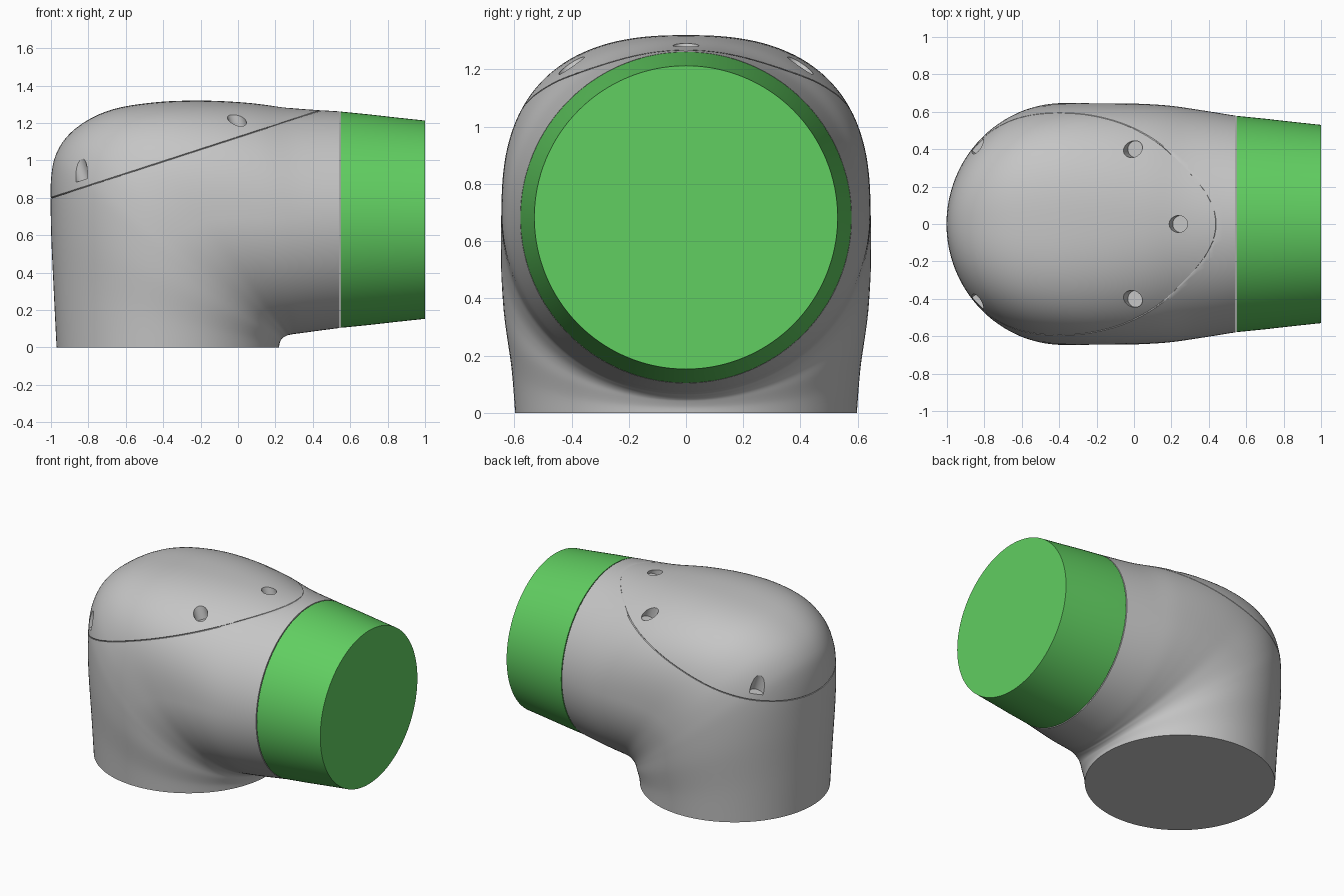
import bpy, bmesh, math
from mathutils import Vector

if "Cube" in bpy.data.objects:
    bpy.data.objects.remove(bpy.data.objects["Cube"])

SEGMENTS, STEPS = 128, 6


def material(name, color):
    m = bpy.data.materials.new(name)
    m.use_nodes = True
    m.diffuse_color = color
    m.node_tree.nodes["Principled BSDF"].inputs["Base Color"].default_value = color
    return m


def make_object(name, bm, mat):
    bmesh.ops.recalc_face_normals(bm, faces=bm.faces[:])
    mesh = bpy.data.meshes.new(name)
    bm.to_mesh(mesh)
    bm.free()
    mesh.materials.append(mat)
    obj = bpy.data.objects.new(name, mesh)
    bpy.context.collection.objects.link(obj)
    return obj


def smooth(obj):
    bpy.ops.object.select_all(action="DESELECT")
    obj.select_set(True)
    bpy.context.view_layer.objects.active = obj
    bpy.ops.object.shade_smooth_by_angle(angle=math.radians(32))


def loft(rings):
    """Skin closed rings of points and close both ends."""
    bm = bmesh.new()
    loops = [[bm.verts.new(p) for p in ring] for ring in rings]
    for a, b in zip(loops, loops[1:]):
        for i in range(SEGMENTS):
            j = (i + 1) % SEGMENTS
            bm.faces.new((a[i], a[j], b[j], b[i]))
    bm.faces.new(loops[0])
    bm.faces.new(loops[-1])
    return bm


def section(inner_x, inner_z, outer_x, outer_z, width, power):
    """Oval across the bend, squarer on its outer half."""
    inner, outer = Vector((inner_x, 0, inner_z)), Vector((outer_x, 0, outer_z))
    mid, half = (inner + outer) / 2, (outer - inner) / 2
    ring = []
    for i in range(SEGMENTS):
        t = math.tau * i / SEGMENTS
        c, s = math.cos(t), math.sin(t)
        e = 2 / power if c > 0 else 1
        c, s = (math.copysign(abs(v) ** e, v) for v in (c, s))
        ring.append(mid + half * c + Vector((0, width * s, 0)))
    return ring


def spline(keys):
    """Smooth in-between values through the key sections."""
    out = []
    for k in range(len(keys) - 1):
        quad = [keys[max(k - 1, 0)], keys[k], keys[k + 1], keys[min(k + 2, len(keys) - 1)]]
        for n in range(STEPS):
            t = n / STEPS
            out.append([b + t / 2 * (c - a + t * (2 * a - 5 * b + 4 * c - d
                        + t * (3 * (b - c) + d - a))) for a, b, c, d in zip(*quad)])
    return out + [keys[-1]]


grey = material("light grey", (0.56, 0.56, 0.56, 1))
green = material("green", (0.12, 0.62, 0.12, 1))

# Elbow housing: inner x, z, outer x, z, half width, squareness
bend = [
    (.22, 0, -.97, 0, .597, 2),
    (.222, .02, -.985, .3, .61, 2),
    (.23, .04, -1, .65, .635, 2),
    (.236, .048, -.998, .92, .645, 2),
    (.245, .055, -.955, 1.07, .647, 2.1),
    (.255, .06, -.85, 1.185, .647, 2.3),
    (.265, .065, -.68, 1.27, .645, 2.5),
    (.28, .068, -.45, 1.31, .645, 2.6),
    (.3, .072, -.2, 1.32, .642, 2.5),
    (.34, .077, .05, 1.308, .632, 2.3),
    (.42, .088, .28, 1.28, .61, 2.1),
    (.543, .104, .543, 1.262, .579, 2),
]
bm = loft([section(*k) for k in spline(bend)])

# Sloping seam between cap and housing, pressed in as a fine groove
seam_point = Vector((-1, 0, .8))
seam_normal = Vector((-.324, 0, 1)).normalized()
for offset in (-.003, .003, 0):
    bmesh.ops.bisect_plane(bm, geom=bm.verts[:] + bm.edges[:] + bm.faces[:], dist=1e-5,
                           plane_co=seam_point + seam_normal * offset, plane_no=seam_normal)
bm.normal_update()
for v in bm.verts:
    if abs((v.co - seam_point).dot(seam_normal)) < 2e-5:
        v.co -= Vector((v.co.x + .37, v.co.y, .3)).normalized() * .006
housing = make_object("elbow_housing", bm, grey)

# Screw recesses, square to the seam
bm = bmesh.new()
turn = seam_normal.to_track_quat("Z", "Y").to_matrix().to_4x4()
for x, y in ((.25, 0), (.01, .4), (.01, -.4), (-.83, .42), (-.83, -.42)):
    floor = Vector((x, y, .8 + .324 * (x + 1) + .04))
    made = bmesh.ops.create_cone(bm, cap_ends=True, segments=32, radius1=.045,
                                 radius2=.045, depth=.5)
    for v in made["verts"]:
        v.co = turn @ (v.co + Vector((0, 0, .25))) + floor
cutter = make_object("screw_recess_cutter", bm, grey)
cutter.hide_render = True
cut = housing.modifiers.new("screw recesses", "BOOLEAN")
cut.object, cut.operation, cut.solver = cutter, "DIFFERENCE", "EXACT"
bpy.context.view_layer.objects.active = housing
housing.select_set(True)
bpy.ops.object.modifier_apply(modifier=cut.name)
bpy.data.objects.remove(cutter)
smooth(housing)

# Tapered end sleeve
sleeve = [[Vector((x, r * math.sin(math.tau * i / SEGMENTS),
                   .683 + r * math.cos(math.tau * i / SEGMENTS))) for i in range(SEGMENTS)]
          for x, r in ((.549, .578), (.7, .563), (.85, .546), (1, .53))]
smooth(make_object("end_sleeve", loft(sleeve), green))
